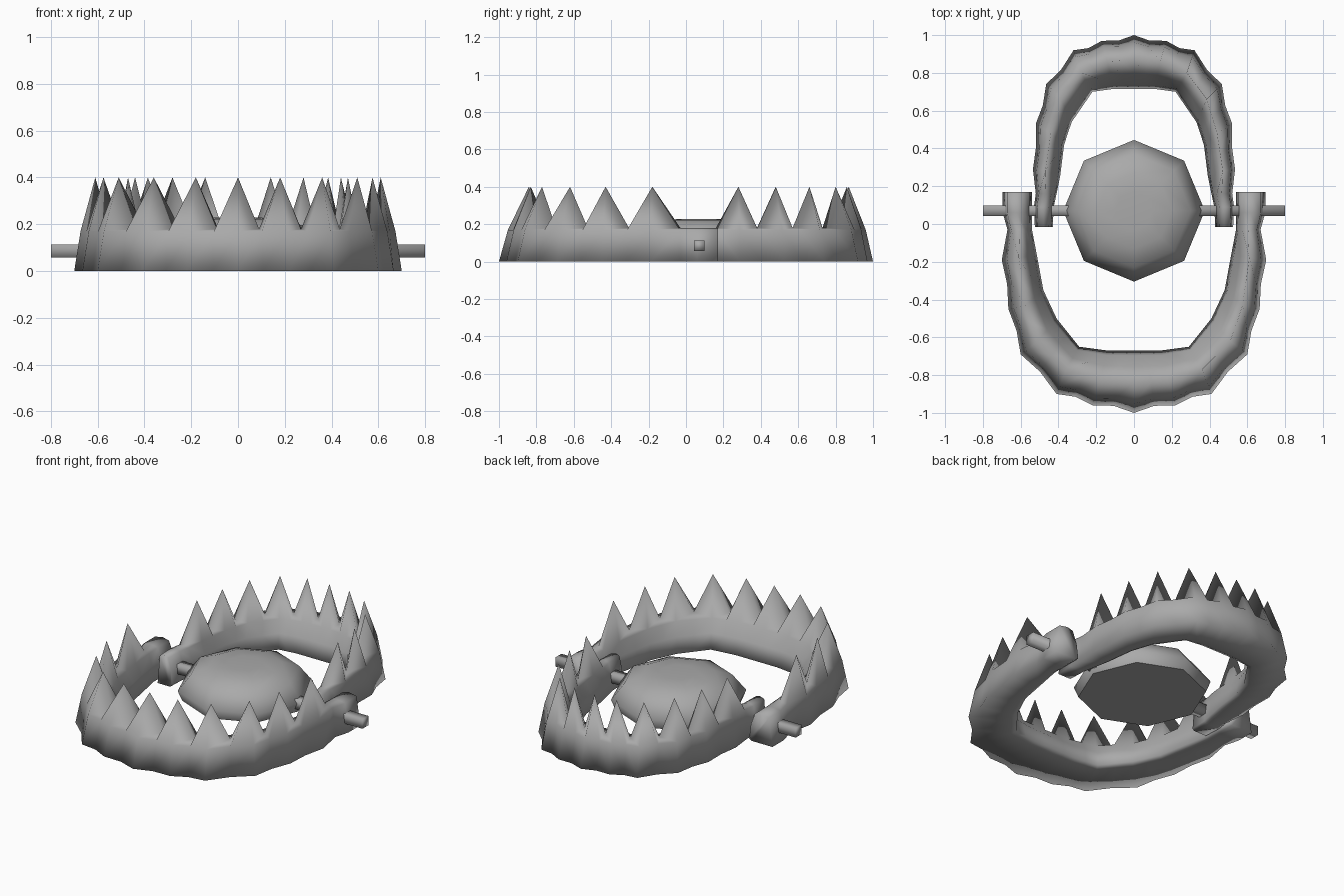
import bpy, bmesh, math
from mathutils import Vector

cube = bpy.data.objects.get("Cube")
if cube:
    bpy.data.objects.remove(cube, do_unlink=True)

# One worn steel colour
steel = bpy.data.materials.new("steel_grey")
steel.use_nodes = True
steel.diffuse_color = (0.4, 0.4, 0.4, 1)
steel.node_tree.nodes["Principled BSDF"].inputs["Base Color"].default_value = (0.4, 0.4, 0.4, 1)


def finish(name, bm, angle):
    """Turn a bmesh into a shaded object."""
    bmesh.ops.recalc_face_normals(bm, faces=bm.faces)
    mesh = bpy.data.meshes.new(name)
    bm.to_mesh(mesh)
    bm.free()
    mesh.materials.append(steel)
    obj = bpy.data.objects.new(name, mesh)
    bpy.context.collection.objects.link(obj)
    bpy.ops.object.select_all(action="DESELECT")
    obj.select_set(True)
    bpy.context.view_layer.objects.active = obj
    bpy.ops.object.shade_smooth_by_angle(angle=math.radians(angle))
    return obj


def loft(bm, rings):
    """Skin closed rings of points and cap both ends."""
    loops = [[bm.verts.new(p) for p in ring] for ring in rings]
    n = len(loops[0])
    for a, b in zip(loops, loops[1:]):
        for k in range(n):
            bm.faces.new((a[k], a[(k + 1) % n], b[(k + 1) % n], b[k]))
    bm.faces.new(loops[0])
    bm.faces.new(loops[-1])


BAR = 0.18
TIP = 0.4


def section(outer, ridge, inner, top):
    """Sloping bar cross-section whose ridge rises to a tooth tip or stays low."""
    def at(p, z):
        return Vector((p.x, p.y, z))
    return [at(outer, 0),
            at(outer.lerp(ridge, 0.3), BAR - 0.01),
            at(ridge, top),
            at(ridge.lerp(inner, 0.5), BAR - 0.01),
            at(ridge.lerp(inner, 0.85), 0.1),
            at(inner, 0.01),
            at(inner.lerp(outer, 0.12), 0)]


def jaw(name, teeth, ends):
    """Toothed half-hoop: tooth stations alternate with valleys, mirrored in x."""
    teeth = [[Vector(p) for p in t] for t in teeth]
    half = []
    for i, t in enumerate(teeth):
        half.append(section(*t, TIP))
        if i + 1 < len(teeth):
            o, r, n = [p.lerp(q, 0.5) for p, q in zip(t, teeth[i + 1])]
            half.append(section(o.lerp(r, 0.12), r, n, BAR))
    # straight pivot block at the end of the arm
    for outer_x, inner_x, y in ends:
        o, n = Vector((outer_x, y)), Vector((inner_x, y))
        half.append(section(o, o.lerp(n, 0.5), n, BAR))
    mirrored = [[Vector((-p.x, p.y, p.z)) for p in ring] for ring in half[:0:-1]]
    bm = bmesh.new()
    loft(bm, mirrored + half)
    return finish(name, bm, 180)


# Wide front jaw: (outer foot, tooth tip, inner foot) from the middle outwards
jaw("front_jaw",
    [((0, -1), (0, -.84), (0, -.67)),
     ((.22, -.96), (.18, -.83), (.14, -.67)),
     ((.41, -.9), (.36, -.77), (.29, -.65)),
     ((.6, -.69), (.51, -.62), (.41, -.5)),
     ((.665, -.45), (.575, -.43), (.48, -.35)),
     ((.7, -.19), (.61, -.18), (.515, -.16))],
    [(.67, .54, -.03), (.695, .54, .06), (.695, .54, .17)])

# Narrower back jaw that nests inside the front one
jaw("back_jaw",
    [((0, 1), (0, .87), (0, .715)),
     ((.17, .97), (.14, .86), (.11, .715)),
     ((.32, .92), (.28, .8), (.22, .7)),
     ((.465, .74), (.385, .66), (.33, .54)),
     ((.52, .53), (.44, .48), (.37, .42)),
     ((.535, .29), (.47, .28), (.39, .26))],
    [(.52, .41, .16), (.53, .425, .09), (.525, .43, -.015)])

# Eight-sided domed pressure plate with a flat underside
bm = bmesh.new()
profile = [(.35, .03), (.375, .09), (.3, .185), (.2, .222), (.1, .228)]
loft(bm, [[Vector((r * math.cos(k * math.tau / 8), .07 + r * math.sin(k * math.tau / 8), z))
           for k in range(8)] for r, z in profile])
finish("pressure_plate", bm, 65)

# Square hinge rod through both jaws and the plate
bm = bmesh.new()
h = 0.028
loft(bm, [[Vector((x, .07 + sy * h, .085 + sz * h))
           for sy, sz in ((-1, -1), (1, -1), (1, 1), (-1, 1))] for x in (-.8, .8)])
finish("hinge_rod", bm, 180)
